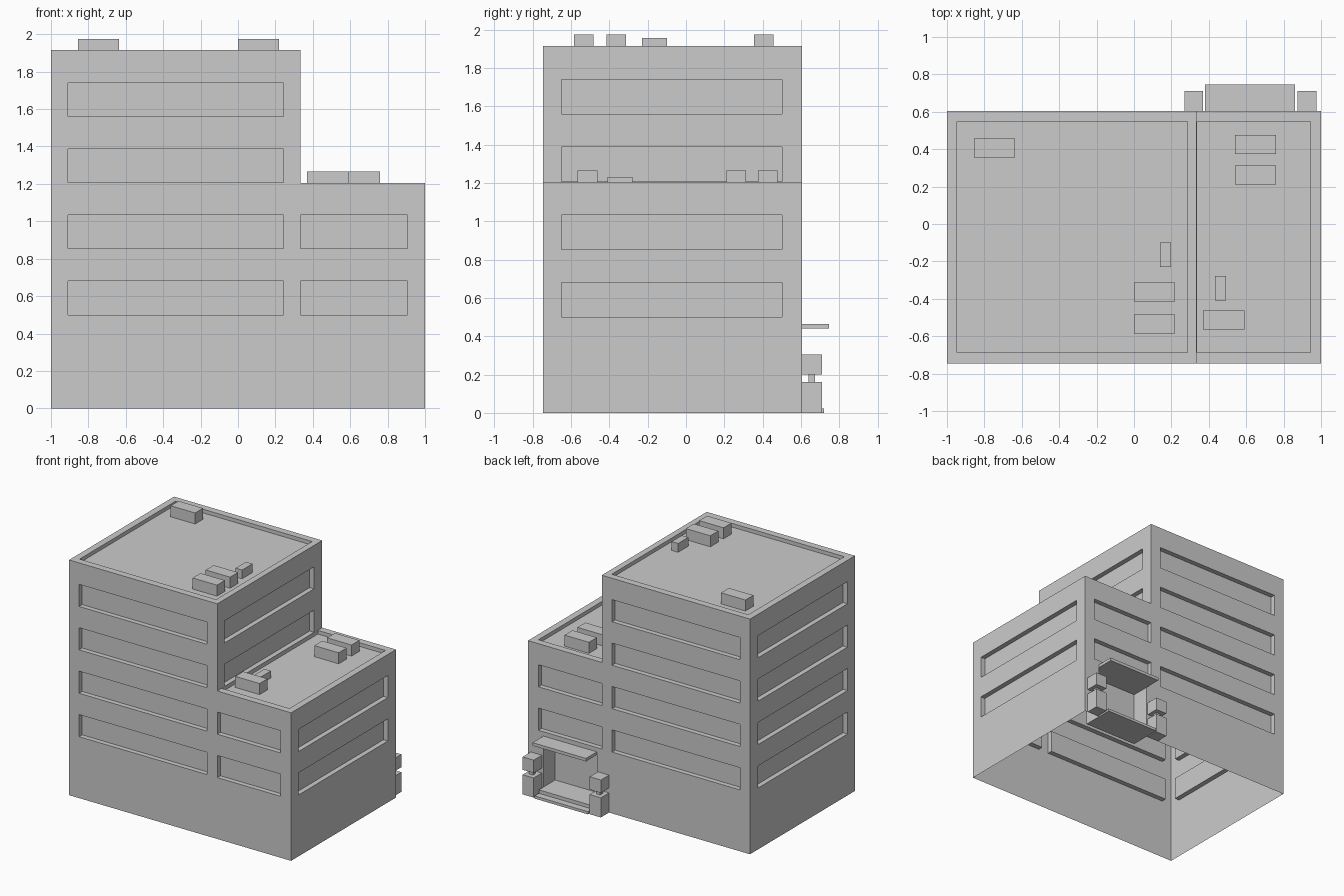
import bpy, bmesh
from mathutils import Matrix, Vector

if "Cube" in bpy.data.objects:
    bpy.data.objects.remove(bpy.data.objects["Cube"])

Y0, Y1 = -0.745, 0.605      # front and back walls
XM = 0.335                  # where the tall block meets the low block
H_TALL, H_LOW = 1.915, 1.205
DEPTH = 0.04                # window recess
ROWS = [0.5 + 0.3535 * i for i in range(4)]
ROW_H = 0.18


def add_box(bm, x0, x1, y0, y1, z0, z1):
    size = Vector((x1 - x0, y1 - y0, z1 - z0))
    mid = Vector((x0 + x1, y0 + y1, z0 + z1)) / 2
    bmesh.ops.create_cube(bm, size=1, matrix=Matrix.Translation(mid) @ Matrix.Diagonal(size).to_4x4())


def make(name, bm):
    bmesh.ops.recalc_face_normals(bm, faces=bm.faces[:])
    me = bpy.data.meshes.new(name)
    bm.to_mesh(me)
    bm.free()
    ob = bpy.data.objects.new(name, me)
    bpy.context.collection.objects.link(ob)
    return ob


def boxes(name, *dims):
    bm = bmesh.new()
    for d in dims:
        add_box(bm, *d)
    return make(name, bm)


# Stepped building body: front profile extruded to the back
bm = bmesh.new()
profile = [(-1, 0), (1, 0), (1, H_LOW), (XM, H_LOW), (XM, H_TALL), (-1, H_TALL)]
face = bm.faces.new([bm.verts.new((x, Y0, z)) for x, z in profile])
ext = bmesh.ops.extrude_face_region(bm, geom=[face])
bmesh.ops.translate(bm, vec=(0, Y1 - Y0, 0),
                    verts=[v for v in ext["geom"] if isinstance(v, bmesh.types.BMVert)])
bmesh.ops.recalc_face_normals(bm, faces=bm.faces[:])
body = make("building_shell", bm)

# Cutters: ribbon windows on every side
cuts = []
for i, z in enumerate(ROWS):
    zr = (z, z + ROW_H)
    for wall, s in ((Y0, 1), (Y1, -1)):
        ya, yb = sorted((wall - s * 0.02, wall + s * DEPTH))
        cuts.append((-0.91, 0.242, ya, yb, *zr))
        if i < 2:
            cuts.append((XM, 0.905, ya, yb, *zr))
    cuts.append((-1.02, -1 + DEPTH, -0.65, 0.5, *zr))
    right = 1 if i < 2 else XM
    cuts.append((right - DEPTH, right + 0.02, -0.65, 0.5, *zr))
# Cutters: sunken roofs and entrance recess
cuts.append((-0.945, 0.285, -0.688, 0.548, H_TALL - 0.03, H_TALL + 0.05))
cuts.append((XM + 0.001, 0.945, -0.688, 0.548, H_LOW - 0.03, H_LOW + 0.001))
cuts.append((0.38, 0.86, 0.455, Y1 + 0.05, -0.05, 0.44))
cutter = boxes("recess_cutter", *cuts)
cutter.hide_render = True

mod = body.modifiers.new("recesses", "BOOLEAN")
mod.operation = "DIFFERENCE"
mod.solver = "EXACT"
mod.object = cutter
bpy.context.view_layer.update()
cut_mesh = bpy.data.meshes.new_from_object(body.evaluated_get(bpy.context.evaluated_depsgraph_get()))
body.modifiers.clear()
body.data = cut_mesh
bpy.data.objects.remove(cutter)

# The shell is open underneath
bm = bmesh.new()
bm.from_mesh(body.data)
under = [f for f in bm.faces if all(abs(v.co.z) < 1e-4 for v in f.verts)]
bmesh.ops.delete(bm, geom=under, context="FACES")
bm.to_mesh(body.data)
bm.free()

# Entrance canopy and steps
boxes("entrance_canopy", (0.38, 0.86, Y1, 0.745, 0.44, 0.465))
boxes("entrance_lower_step", (0.38, 0.86, 0.455, 0.72, 0, 0.022))
boxes("entrance_upper_step", (0.38, 0.86, 0.455, 0.665, 0.022, 0.05))

# Stacked block posts either side of the entrance
for name, x in (("left_entrance_post", 0.27), ("right_entrance_post", 0.875)):
    boxes(name,
          (x, x + 0.1, Y1, 0.71, 0, 0.16),
          (x + 0.033, x + 0.067, 0.638, 0.672, 0.16, 0.2),
          (x, x + 0.1, Y1, 0.71, 0.2, 0.305))

# Rooftop units: x, y corner on each roof; small vents beside them
for roof, spots, vent in (
        (H_TALL, [(-0.855, 0.355), (0, -0.415), (0, -0.585)], (0.14, -0.23)),
        (H_LOW, [(0.54, 0.375), (0.54, 0.21), (0.37, -0.565)], (0.433, -0.41))):
    tag = "upper" if roof == H_TALL else "lower"
    for i, (x, y) in enumerate(spots):
        boxes(f"{tag}_roof_unit_{i + 1}", (x, x + 0.22, y, y + 0.102, roof - 0.03, roof + 0.06))
    x, y = vent
    top = roof + (0.042 if tag == "upper" else 0.027)
    boxes(f"{tag}_roof_vent", (x, x + 0.058, y, y + 0.132, roof - 0.03, top))
